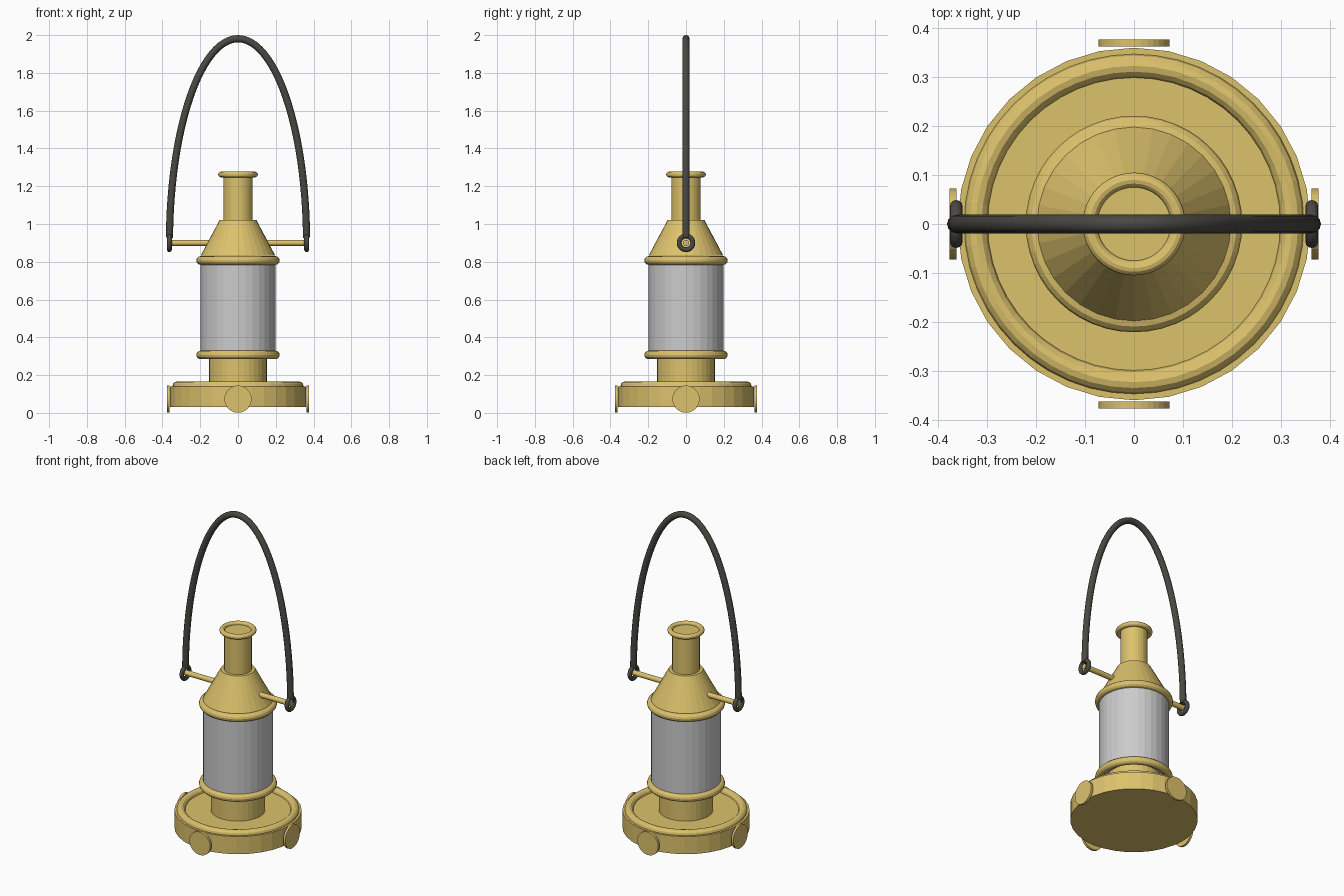
import bpy
from math import pi, cos, sin

if "Cube" in bpy.data.objects:
    bpy.data.objects.remove(bpy.data.objects["Cube"])


def material(name, rgb):
    m = bpy.data.materials.new(name)
    m.diffuse_color = (*rgb, 1)
    m.use_nodes = True
    m.node_tree.nodes["Principled BSDF"].inputs["Base Color"].default_value = m.diffuse_color
    return m


BRASS = material("brass", (0.72, 0.54, 0.15))
IRON = material("dark_iron", (0.07, 0.065, 0.055))


def finish(name, mat, smooth=False):
    o = bpy.context.object
    o.name = name
    if mat:
        o.data.materials.append(mat)
    if smooth:
        bpy.ops.object.shade_smooth_by_angle(angle=0.7)
    return o


def cylinder(name, r, z0, z1, mat=BRASS, top=None):
    bpy.ops.mesh.primitive_cone_add(vertices=32, radius1=r, radius2=r if top is None else top,
                                    depth=z1 - z0, location=(0, 0, (z0 + z1) / 2))
    return finish(name, mat)


def rod(name, r, depth, loc, rot, mat=BRASS):
    bpy.ops.mesh.primitive_cylinder_add(vertices=32, radius=r, depth=depth,
                                        location=loc, rotation=rot)
    return finish(name, mat)


def ring(name, major, minor, loc, rot=(0, 0, 0), mat=BRASS):
    bpy.ops.mesh.primitive_torus_add(major_radius=major, minor_radius=minor, major_segments=48,
                                     minor_segments=12, location=loc, rotation=rot)
    return finish(name, mat)


# Base with rim and four round side discs
cylinder("base", 0.36, 0.03, 0.14)
ring("base_rim", 0.323, 0.024, (0, 0, 0.142))
for i in range(4):
    a = i * pi / 2
    rod(f"base_disc_{i + 1}", 0.072, 0.014, (0.37 * cos(a), 0.37 * sin(a), 0.073), (0, pi / 2, a))

# Body: neck, glass, collars, hood and chimney
cylinder("neck", 0.154, 0.13, 0.31)
cylinder("glass", 0.198, 0.308, 0.808, None)
ring("lower_collar", 0.198, 0.023, (0, 0, 0.307))
ring("upper_collar", 0.198, 0.023, (0, 0, 0.807))
cylinder("hood", 0.198, 0.832, 1.02, top=0.098)
cylinder("chimney", 0.078, 1.02, 1.26)
ring("chimney_rim", 0.09, 0.015, (0, 0, 1.262))

# Handle pins and eyelets
for side, label in ((-1, "left"), (1, "right")):
    rod(f"{label}_handle_pin", 0.016, 0.25, (side * 0.245, 0, 0.9), (0, pi / 2, 0))
    ring(f"{label}_eyelet", 0.036, 0.013, (side * 0.363, 0, 0.9), (0, pi / 2, 0), IRON)

# Arched carrying handle
curve = bpy.data.curves.new("handle_path", "CURVE")
curve.dimensions = "3D"
curve.bevel_depth = 0.019
curve.bevel_resolution = 4
curve.use_fill_caps = True
N = 48
spline = curve.splines.new("POLY")
spline.points.add(N)
for i, p in enumerate(spline.points):
    t = 0.025 + (pi - 0.05) * i / N
    p.co = (0.363 * cos(t), 0, 0.9 + 1.081 * sin(t), 1)
handle = bpy.data.objects.new("handle", curve)
bpy.context.collection.objects.link(handle)
bpy.ops.object.select_all(action="DESELECT")
handle.select_set(True)
bpy.context.view_layer.objects.active = handle
bpy.ops.object.convert(target="MESH")
finish("handle", IRON, smooth=True)
